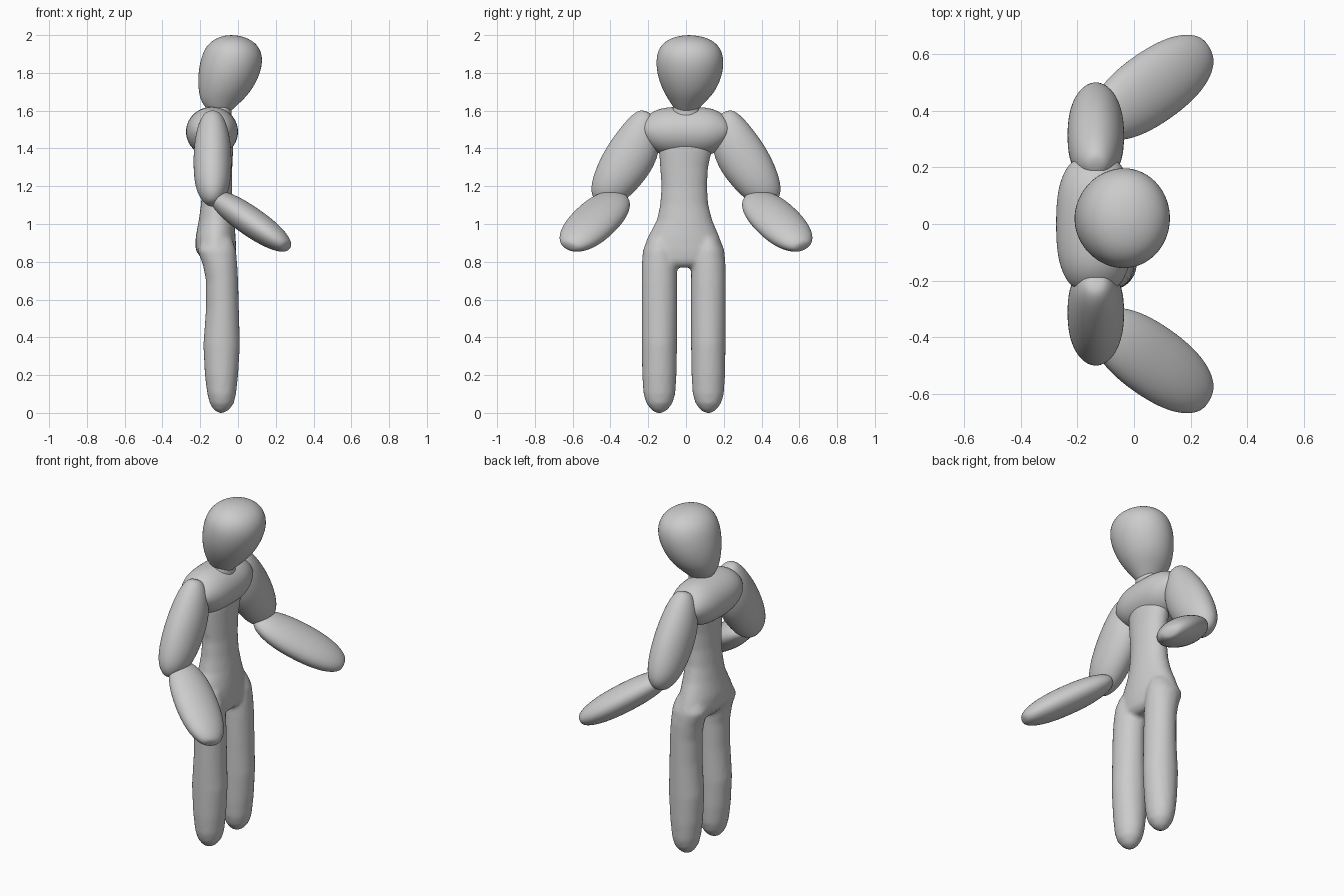
import bpy, bmesh, math
from mathutils import Vector

if "Cube" in bpy.data.objects:
    bpy.data.objects.remove(bpy.data.objects["Cube"])

X, Y, Z = Vector((1, 0, 0)), Vector((0, 1, 0)), Vector((0, 0, 1))
SIDES = 24


def loft(bm, stations, origin=(0, 0, 0), u=X, v=Y, w=Z):
    """Skin elliptical rings; station = (t along w, u min, u max, v min, v max)."""
    o, prev = Vector(origin), None
    for t, u0, u1, v0, v1 in stations:
        ring = []
        for i in range(SIDES):
            a = 2 * math.pi * i / SIDES
            pu = (u0 + u1) / 2 + (u1 - u0) / 2 * math.cos(a)
            pv = (v0 + v1) / 2 + (v1 - v0) / 2 * math.sin(a)
            ring.append(bm.verts.new(o + w * t + u * pu + v * pv))
        if prev:
            for i in range(SIDES):
                j = (i + 1) % SIDES
                bm.faces.new((prev[i], prev[j], ring[j], ring[i]))
        else:
            bm.faces.new(ring[::-1])
        prev = ring
    bm.faces.new(prev)


def finish(bm, name, subsurf=True):
    bmesh.ops.recalc_face_normals(bm, faces=bm.faces)
    me = bpy.data.meshes.new(name)
    bm.to_mesh(me)
    bm.free()
    me.polygons.foreach_set("use_smooth", [True] * len(me.polygons))
    ob = bpy.data.objects.new(name, me)
    bpy.context.collection.objects.link(ob)
    if subsurf:
        ob.modifiers.new("Subdivision", 'SUBSURF').levels = 2
        ob.modifiers["Subdivision"].render_levels = 2
    return ob


def part(name, stations, **frame):
    bm = bmesh.new()
    loft(bm, stations, **frame)
    return finish(bm, name)


# Head: egg leaning forward over the chin
part("head", [
    (1.572, -.115, -.065, -.025, .025), (1.605, -.165, -.03, -.06, .06),
    (1.65, -.197, .02, -.088, .107), (1.70, -.210, .068, -.12, .155),
    (1.78, -.214, .113, -.152, .192), (1.86, -.202, .134, -.161, .203),
    (1.92, -.182, .122, -.15, .19), (1.96, -.152, .092, -.12, .158),
    (1.987, -.11, .045, -.075, .11), (2.0, -.06, -.01, -.01, .04)])

# Chest: horizontal barrel running between the shoulders (x by z rings along y)
half = [(.06, -.277, .002, 1.355, 1.622), (.13, -.268, -.008, 1.365, 1.615),
        (.18, -.25, -.028, 1.39, 1.595), (.22, -.225, -.05, 1.43, 1.56),
        (.24, -.18, -.09, 1.465, 1.525)]
part("chest", [(-s[0], *s[1:]) for s in half[::-1]] + half, u=X, v=Z, w=Y)

# Body: torso and legs fused into one smooth skin
bm = bmesh.new()
loft(bm, [
    (.77, -.13, -.04, -.12, .09), (.80, -.18, -.015, -.2, .17),
    (.86, -.225, -.01, -.23, .205), (.93, -.225, -.012, -.203, .178),
    (1.02, -.208, -.02, -.155, .14), (1.10, -.197, -.028, -.138, .119),
    (1.20, -.19, -.032, -.13, .112), (1.30, -.19, -.03, -.138, .118),
    (1.40, -.19, -.025, -.145, .14), (1.48, -.17, -.03, -.1, .1),
    (1.55, -.15, -.033, -.075, .075), (1.63, -.145, -.035, -.07, .07)])
for y0, y1 in ((-.235, -.047), (.026, .21)):
    c, r = (y0 + y1) / 2, (y1 - y0) / 2
    leg = [(0, -.105, -.075, .18), (.015, -.128, -.048, .45),
           (.05, -.15, -.022, .74), (.10, -.163, -.01, .9),
           (.2, -.176, .001, .97), (.36, -.184, .011, 1), (.55, -.17, .005, 1),
           (.70, -.17, .001, 1), (.78, -.185, -.003, 1),
           (.86, -.215, -.01, .93), (.92, -.19, -.03, .6)]
    loft(bm, [(z, x0, x1, c - r * k, c + r * k) for z, x0, x1, k in leg])
body = finish(bm, "body", subsurf=False)
remesh = body.modifiers.new("Fuse", 'REMESH')
remesh.mode, remesh.voxel_size, remesh.use_smooth_shade = 'VOXEL', .012, True
smooth = body.modifiers.new("Soften", 'SMOOTH')
smooth.factor, smooth.iterations = .5, 6

# Arms, mirrored across y
upper = [(-.287, -.055, 0, .028), (-.262, -.095, .03, .055),
         (-.2, -.14, .058, .082), (-.1, -.172, .087, .099),
         (0, -.168, .106, .102), (.1, -.14, .11, .099),
         (.18, -.105, .102, .083), (.23, -.07, .08, .057),
         (.262, -.03, .042, .025)]
fore = []
for i in range(1, 14):
    t = -math.cos(math.pi * i / 14)
    k = (1 - abs(t) ** 2.3) ** (1 / 2.3)
    fore.append((.282 * t, -.131 * k, .131 * k, -.078 * k, .078 * k))
for side, s in (("left", 1), ("right", -1)):
    part(side + "_upper_arm", [(t, a, b, -r, r) for t, a, b, r in upper],
         origin=(-.135, .34 * s, 1.34), u=Vector((0, .925 * s, .38)), v=X,
         w=Vector((0, .38 * s, -.925)))
    part(side + "_forearm", fore, origin=(.065, .483 * s, 1.015),
         u=Vector((-.425, .866 * s, .254)).normalized(),
         v=Vector((.559, .028 * s, .83)).normalized(),
         w=Vector((.714, .496 * s, -.496)).normalized())
